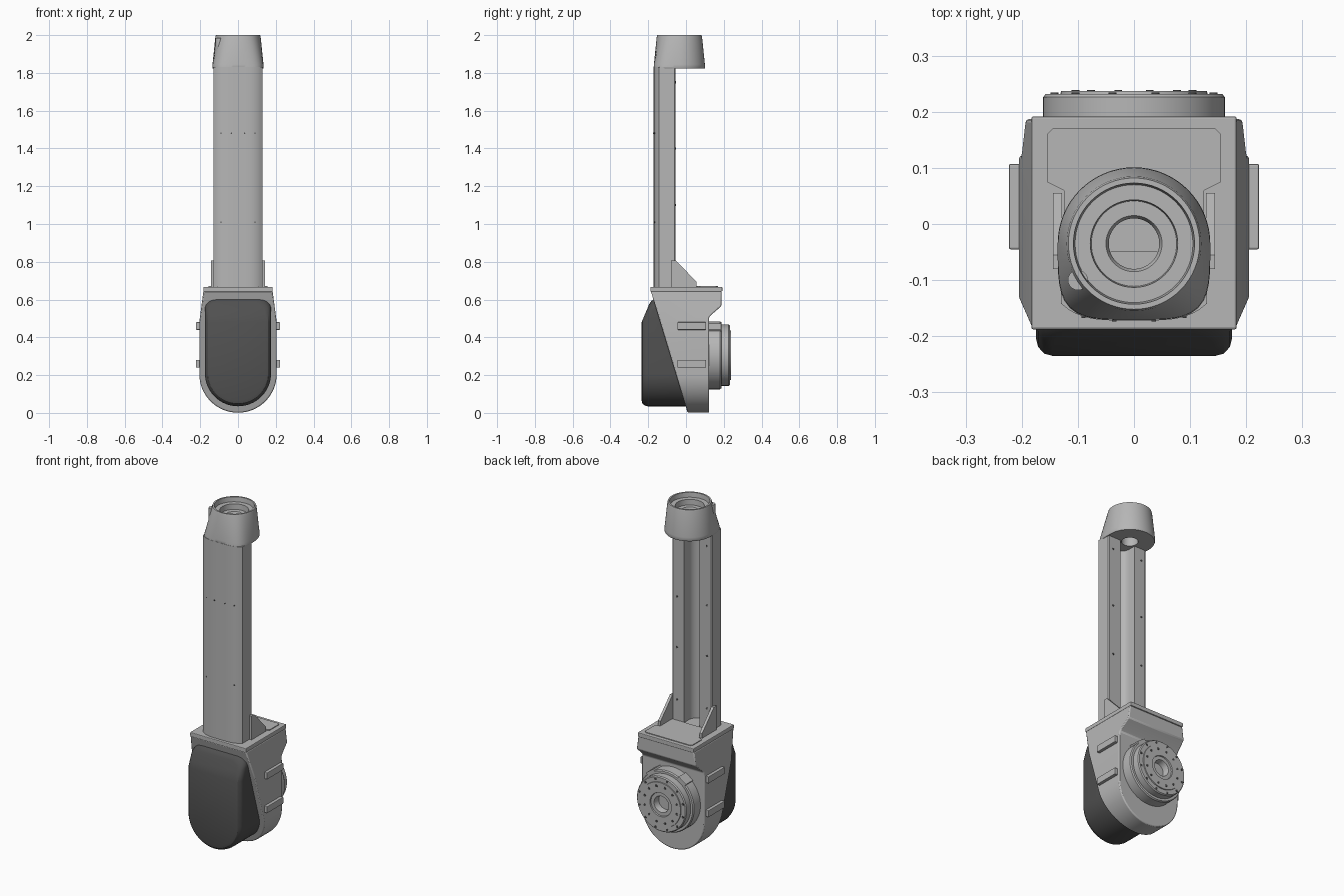
import bpy, bmesh
from math import sin, cos, pi, radians
from mathutils import Vector

if "Cube" in bpy.data.objects:
    bpy.data.objects.remove(bpy.data.objects["Cube"], do_unlink=True)


def material(name, v):
    m = bpy.data.materials.new(name)
    m.use_nodes = True
    col = (v, v, v, 1)
    m.diffuse_color = col
    m.node_tree.nodes["Principled BSDF"].inputs["Base Color"].default_value = col
    return m


GREY = material("light grey", 0.47)
DARK = material("charcoal", 0.08)
HUB_Z = 0.305
POST_Y = -0.035


def finish(bm, name, mat, bevel=0):
    bmesh.ops.recalc_face_normals(bm, faces=bm.faces[:])
    me = bpy.data.meshes.new(name)
    bm.to_mesh(me)
    bm.free()
    ob = bpy.data.objects.new(name, me)
    bpy.context.collection.objects.link(ob)
    me.materials.append(mat)
    if bevel:
        mod = ob.modifiers.new("bevel", "BEVEL")
        mod.width, mod.segments = bevel, 2
        mod.limit_method, mod.angle_limit = "ANGLE", radians(30)
    return ob


def smooth(ob):
    bpy.ops.object.select_all(action="DESELECT")
    ob.select_set(True)
    bpy.context.view_layer.objects.active = ob
    bpy.ops.object.shade_smooth_by_angle(angle=radians(30))


def loft_mesh(rings, loop=False):
    """Skin equal-length rings; cap the ends or join last to first."""
    bm = bmesh.new()
    vs = [[bm.verts.new(p) for p in r] for r in rings]
    n = len(vs[0])
    pairs = list(zip(vs, vs[1:])) + ([(vs[-1], vs[0])] if loop else [])
    for a, b in pairs:
        for i in range(n):
            j = (i + 1) % n
            bm.faces.new((a[i], a[j], b[j], b[i]))
    if not loop:
        bm.faces.new(vs[0])
        bm.faces.new(vs[-1])
    return bm


def prism(name, pts, axis, a, b, mat=GREY, bevel=0):
    """Extrude a 2D outline along x, y or z from a to b."""
    put = {"x": lambda p, d: (d, p[0], p[1]),
           "y": lambda p, d: (p[0], d, p[1]),
           "z": lambda p, d: (p[0], p[1], d)}[axis]
    rings = [[put(p, d) for p in pts] for d in (a, b)]
    return finish(loft_mesh(rings), name, mat, bevel)


def box(name, x, y, z, mat=GREY, bevel=0):
    pts = [(x[0], y[0]), (x[1], y[0]), (x[1], y[1]), (x[0], y[1])]
    return prism(name, pts, "z", z[0], z[1], mat, bevel)


def circle(cx, cy, r, n=48):
    return [(cx + r * cos(2 * pi * i / n), cy + r * sin(2 * pi * i / n)) for i in range(n)]


def mirrored(pts):
    return pts + [(-x, y) for x, y in reversed(pts)]


def u_outline(w, zc, upper, n=32):
    """Round-bottomed outline closed by mirrored upper points."""
    arc = [(-w * cos(pi * i / n), zc - w * sin(pi * i / n)) for i in range(n + 1)]
    return arc + mirrored(upper)


# Housing: rounded front outline intersected with the slanted side profile
housing = prism("housing", u_outline(0.205, 0.206, [(0.205, 0.48), (0.183, 0.645)]),
                "y", -0.3, 0.3)
side = [(-0.186, 0.645), (0.012, -0.01), (0.122, -0.01), (0.122, 0.505),
        (0.135, 0.52), (0.187, 0.565), (0.187, 0.645)]
cutter = prism("housing_cutter", side, "x", -0.4, 0.4)
cutter.hide_render = True
mod = housing.modifiers.new("profile", "BOOLEAN")
mod.operation, mod.object, mod.solver = "INTERSECT", cutter, "EXACT"
bpy.context.view_layer.objects.active = housing
bpy.ops.object.modifier_apply(modifier="profile")
bpy.data.objects.remove(cutter, do_unlink=True)
bev = housing.modifiers.new("bevel", "BEVEL")
bev.width, bev.segments, bev.angle_limit = 0.006, 2, radians(30)
bev.limit_method = "ANGLE"
smooth(housing)


# Front cover: rounded-edge shell whose upper part leans back
def cover_ring(y, inset):
    w, top, r = 0.175 - inset, 0.607 - inset, 0.06
    corner = [(w - r + r * cos(t * pi / 16), top - r + r * sin(t * pi / 16)) for t in range(9)]
    return [(x, y, z) for x, z in u_outline(w, 0.21, corner)]


bm = loft_mesh([cover_ring(y, i) for y, i in
                ((0.02, 0), (-0.203, 0), (-0.219, 0.004), (-0.231, 0.015), (-0.235, 0.03))])
bmesh.ops.bisect_plane(bm, geom=bm.verts[:] + bm.edges[:] + bm.faces[:],
                       plane_co=(0, 0, 0.48), plane_no=(0, 0, 1))
for v in bm.verts:
    if v.co.y < -0.1:
        v.co.y += max(0, v.co.z - 0.48) * 0.42
smooth(finish(bm, "front_cover", DARK))

# Top plate, its raised panel and the gussets beside the column
box("top_plate", (-0.183, 0.183), (-0.188, 0.192), (0.642, 0.667), bevel=0.004)
prism("top_panel", mirrored([(0.125, -0.05), (0.125, 0.06), (0.155, 0.075), (0.155, 0.16),
                             (0.145, 0.17)]), "z", 0.66, 0.671)
for s, side_name in ((1, "left"), (-1, "right")):
    prism(side_name + "_gusset", [(-0.08, 0.66), (-0.08, 0.808), (-0.055, 0.808),
                                  (0.055, 0.695), (0.055, 0.66)], "x", s * 0.128, s * 0.144)
    for z, level in ((0.26, "lower"), (0.46, "upper")):
        box(f"{side_name}_{level}_side_rail", sorted((s * 0.195, s * 0.223)), (-0.045, 0.107),
            (z - 0.02, z + 0.02), bevel=0.003)


# Column: bowed front face and a round channel down the back
def front_y(x):
    return -0.172 + 0.03 * abs(x / 0.13) ** 4


front = [(0.13 * i / 10, front_y(0.13 * i / 10)) for i in range(-10, 11)]
groove = [(0.05 * cos(pi * i / 16), -0.1 - 0.05 * sin(pi * i / 16)) for i in range(17)]
section = (front + [(0.13, -0.061), (0.124, -0.055), (0.05, -0.055)] + groove
           + [(-0.05, -0.055), (-0.124, -0.055), (-0.13, -0.061)])
smooth(prism("column", section, "z", 0.66, 1.83))


# Screw holes on the column
def disc(name, x, y, z, r, n=12, depth=0.002):
    prism(name, circle(x, z, r, n), "y", y - depth, y + depth, DARK)


for s in (-1, 1):
    for z in (0.79, 1.1, 1.4, 1.75):
        disc("rear_screw_hole", s * 0.098, -0.055, z, 0.006)
    for x, z in ((0.035, 1.48), (0.09, 1.48), (0.09, 1.01)):
        disc("front_screw_hole", s * x, front_y(x), z, 0.004)


# Collar: squarish-front base tapering to a round socket
def collar_ring(r, z, square=0, n=64):
    out = []
    for i in range(n):
        c, s = cos(2 * pi * i / n), sin(2 * pi * i / n)
        p = 2 + 2 * square if s < 0 else 2
        k = r / (abs(c) ** p + abs(s) ** p) ** (1 / p)
        out.append((k * c, POST_Y + k * s, z))
    return out


collar = [(0.045, 1.822, 0), (0.133, 1.822, 1), (0.136, 1.828, 1), (0.135, 1.845, 1),
          (0.120, 1.99, 0), (0.117, 2.0, 0), (0.108, 2.0, 0), (0.105, 1.972, 0),
          (0.078, 1.972, 0), (0.076, 1.94, 0), (0.05, 1.94, 0), (0.045, 1.93, 0)]
smooth(finish(loft_mesh([collar_ring(*c) for c in collar], loop=True), "collar", GREY))
smooth(prism("collar_latch", circle(-0.1, -0.1, 0.018, 20), "z", 1.84, 1.985))


# Rear rotary joint: stepped ring turned about the y axis
def turned(name, profile, mat=GREY):
    rings = [[(x, y, z) for x, z in circle(0, HUB_Z, r, 64)] for r, y in profile]
    smooth(finish(loft_mesh(rings, loop=True), name, mat))


turned("joint_base", [(0.1, 0.11), (0.18, 0.11), (0.18, 0.18), (0.175, 0.187), (0.1, 0.187)])
turned("joint_flange", [(0.045, 0.13), (0.162, 0.18), (0.162, 0.226), (0.157, 0.232),
                        (0.131, 0.232), (0.13, 0.237), (0.07, 0.237), (0.068, 0.23),
                        (0.048, 0.23), (0.045, 0.224)])
prism("joint_bore_floor", circle(0, HUB_Z, 0.06), "y", 0.12, 0.19)

# Bolts around the joint
for count, radius, y, size in ((12, 0.147, 0.232, 0.007), (12, 0.108, 0.237, 0.007)):
    for i in range(count):
        a = 2 * pi * (i + 0.5) / count
        disc("joint_bolt", radius * cos(a), y, HUB_Z + radius * sin(a), size)

# Stop blocks on the upper rim of the joint
for s in (-1, 1):
    stop = box("joint_stop", (-0.03, 0.03), (0.115, 0.187), (0.165, 0.187), bevel=0.003)
    stop.location.z = HUB_Z
    stop.rotation_euler.y = s * radians(35)
